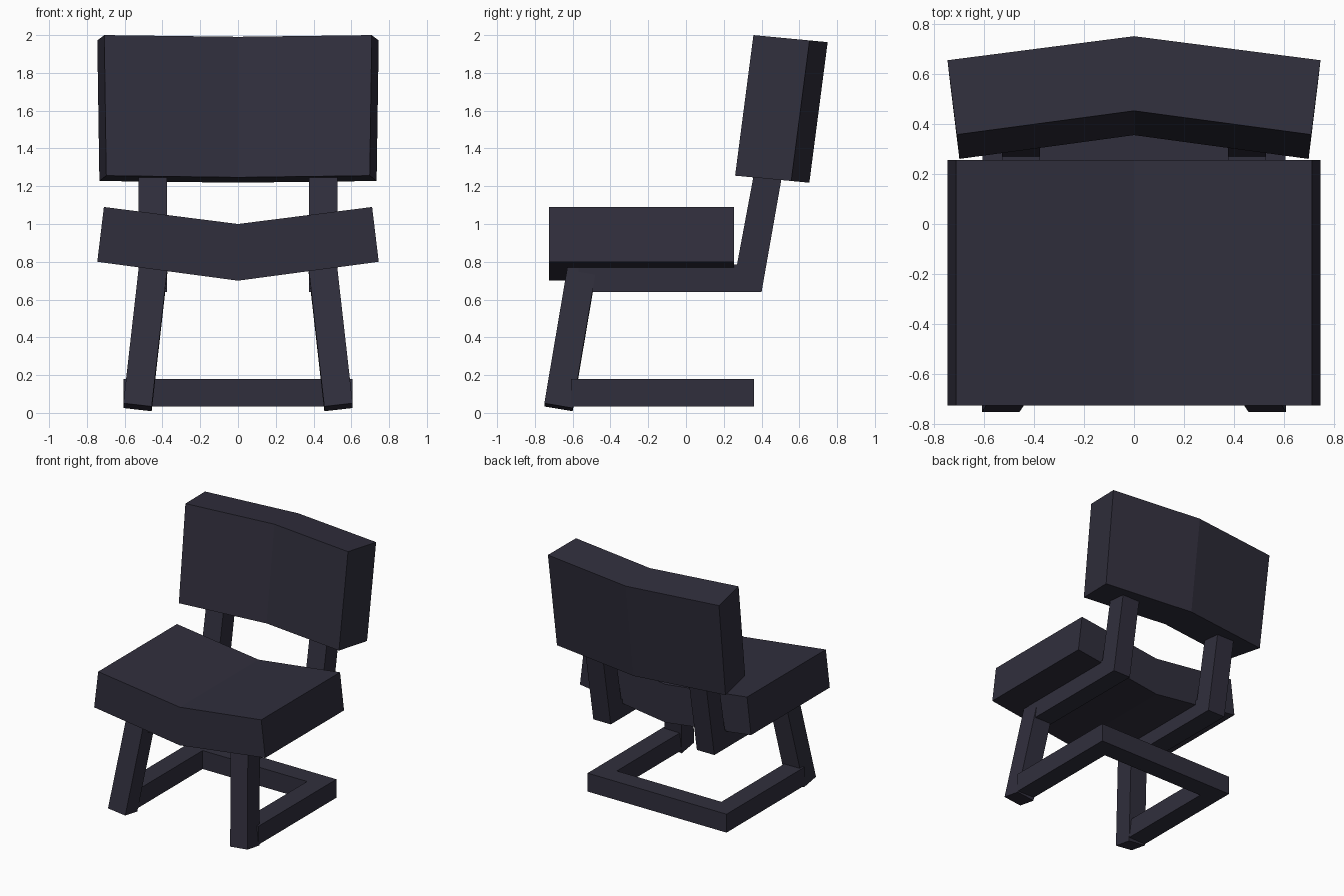
import bpy
import bmesh
from mathutils import Vector

cube = bpy.data.objects.get("Cube")
if cube:
    bpy.data.objects.remove(cube, do_unlink=True)

# Single dark slate colour
slate = bpy.data.materials.new("dark slate")
slate.use_nodes = True
colour = (0.030, 0.028, 0.046, 1)
slate.diffuse_color = colour
bsdf = next(n for n in slate.node_tree.nodes if n.type == "BSDF_PRINCIPLED")
bsdf.inputs["Base Color"].default_value = colour
bsdf.inputs["Roughness"].default_value = 0.8


def loft(name, start, end):
    """Solid between two matching outlines."""
    bm = bmesh.new()
    a = [bm.verts.new(p) for p in start]
    b = [bm.verts.new(p) for p in end]
    n = len(a)
    bm.faces.new(a)
    bm.faces.new(b[::-1])
    for i in range(n):
        j = (i + 1) % n
        bm.faces.new((a[i], b[i], b[j], a[j]))
    bmesh.ops.recalc_face_normals(bm, faces=bm.faces)
    # Split the concave end caps cleanly
    bmesh.ops.triangulate(bm, faces=[f for f in bm.faces if len(f.verts) > 4])
    mesh = bpy.data.meshes.new(name)
    bm.to_mesh(mesh)
    bm.free()
    mesh.materials.append(slate)
    obj = bpy.data.objects.new(name, mesh)
    bpy.context.collection.objects.link(obj)
    return obj


def mirrored(points):
    """Complete a symmetric outline from its +x half, centre points first and last."""
    return points + [(-x, v) for x, v in points[-2:0:-1]]


# Seat: shallow V section run front to back
section = mirrored([(0, 1.0), (0.71, 1.09), (0.745, 0.80), (0, 0.70)])
loft("seat", [(x, -0.725, z) for x, z in section],
     [(x, 0.255, z) for x, z in section])

# Backrest: V plan raised along a tilted axis, slightly narrower below
plan = mirrored([(0, 0.095), (0.708, 0), (0.745, 0.297), (0, 0.393)])
loft("backrest", [(x * 0.985, 0.26 + v, 1.256 - 0.095 * v) for x, v in plan],
     [(x, 0.357 + v, 2.0 - 0.095 * v) for x, v in plan])

# Rail under the seat, bent up into the backrest post
rail = [(-0.57, 0.64), (0.40, 0.64), (0.518, 1.31), (0.368, 1.31),
        (0.27, 0.785), (-0.57, 0.785)]

for side, s in (("left", 1), ("right", -1)):
    loft(side + "_rail_and_post", [(s * 0.375, y, z) for y, z in rail],
         [(s * 0.527, y, z) for y, z in rail])

    # Front leg splayed outward and forward, with a square-cut foot
    foot = Vector((0.532, -0.675, 0.03))
    top = Vector((0.447, -0.548, 0.78))
    axis = top - foot
    corners = [(-0.075, -0.075), (0.075, -0.075), (0.075, 0.075), (-0.075, 0.075)]
    ends = []
    for c in (foot, top):
        ring = []
        for dx, dy in corners:
            dz = -(axis.x * dx + axis.y * dy) / axis.z
            ring.append((s * (c.x + dx), c.y + dy, c.z + dz))
        ends.append(ring)
    loft(side + "_front_leg", *ends)

# Floor frame: U-shaped runner open at the front
runner = [(-0.605, -0.61), (-0.605, 0.36), (0.605, 0.36), (0.605, -0.61),
          (0.455, -0.61), (0.455, 0.21), (-0.455, 0.21), (-0.455, -0.61)]
loft("floor_frame", [(x, y, 0.035) for x, y in runner],
     [(x, y, 0.18) for x, y in runner])
